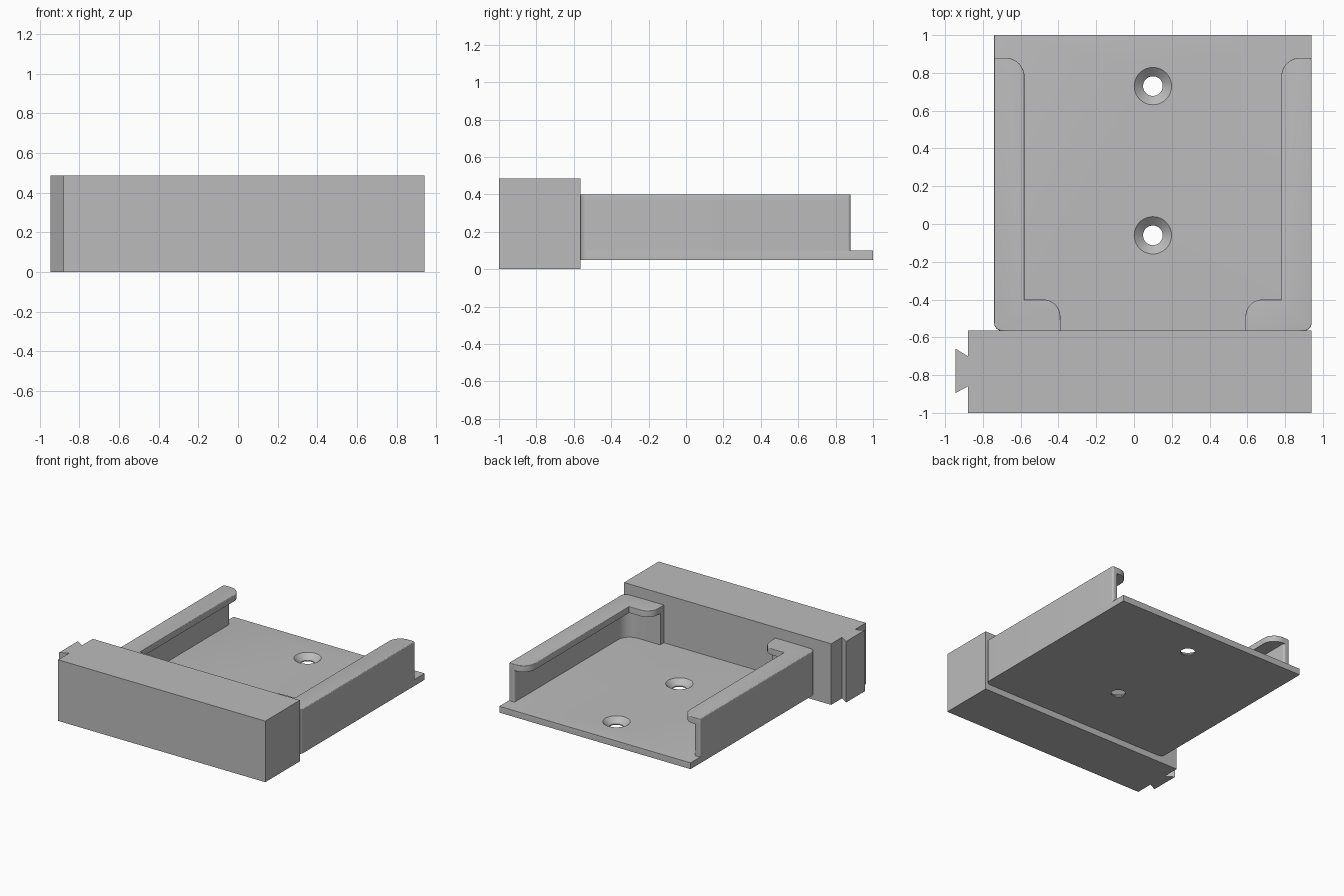
import bpy, bmesh, math
from mathutils import Vector

cube = bpy.data.objects.get("Cube")
if cube:
    bpy.data.objects.remove(cube, do_unlink=True)

grey = bpy.data.materials.new("plain grey")
grey.use_nodes = True
grey.diffuse_color = (0.5, 0.5, 0.5, 1)
grey.node_tree.nodes["Principled BSDF"].inputs["Base Color"].default_value = (0.5, 0.5, 0.5, 1)

MID = 0.10        # x centre of the tray
HALF = 0.84       # half width of the tray
FRONT = -0.565    # where the tray meets the block
parts = []


def rounded(corners, steps=8):
    """Turn (x, y, radius) corners into an outline with arcs."""
    out = []
    n = len(corners)
    for i, (x, y, r) in enumerate(corners):
        p = Vector((x, y))
        if r == 0:
            out.append(p)
            continue
        a = (Vector(corners[i - 1][:2]) - p).normalized()
        b = (Vector(corners[(i + 1) % n][:2]) - p).normalized()
        half = a.angle(b) / 2
        reach = r / math.tan(half)
        centre = p + (a + b).normalized() * (r / math.sin(half))
        start, end = p + a * reach - centre, p + b * reach - centre
        for k in range(steps + 1):
            t = k / steps
            out.append(centre + (start * (1 - t) + end * t).normalized() * r)
    return out


def finish(name, bm):
    bmesh.ops.recalc_face_normals(bm, faces=bm.faces)
    mesh = bpy.data.meshes.new(name)
    bm.to_mesh(mesh)
    bm.free()
    mesh.materials.append(grey)
    ob = bpy.data.objects.new(name, mesh)
    bpy.context.collection.objects.link(ob)
    parts.append(ob)
    return ob


def slab(name, outline, z0, z1, bevel=0, keep=None):
    """Extrude an outline; round the top edges whose ends pass keep."""
    bm = bmesh.new()
    face = bm.faces.new([bm.verts.new((p[0], p[1], z0)) for p in outline])
    new = bmesh.ops.extrude_face_region(bm, geom=[face])["geom"]
    bmesh.ops.translate(bm, vec=(0, 0, z1 - z0),
                        verts=[v for v in new if isinstance(v, bmesh.types.BMVert)])
    bmesh.ops.recalc_face_normals(bm, faces=bm.faces)
    if bevel:
        edges = [e for e in bm.edges
                 if all(v.co.z > z1 - 1e-4 and keep(v.co) for v in e.verts)]
        bmesh.ops.bevel(bm, geom=edges, offset=bevel, offset_type='OFFSET', segments=5,
                        profile=0.5, affect='EDGES', clamp_overlap=True)
    return finish(name, bm)


# Front block with its dovetail rail
slab("front_block", [(-0.88, -1), (0.94, -1), (0.94, FRONT), (-0.88, FRONT),
                     (-0.88, -0.70), (-0.945, -0.66), (-0.945, -0.895), (-0.88, -0.86)],
     0, 0.485)

# Tray floor with rounded rear and side edges
floor = slab("tray_floor",
             rounded([(MID - HALF, 1, 0), (MID - HALF, FRONT, 0.04),
                      (MID + HALF, FRONT, 0.04), (MID + HALF, 1, 0)]),
             0.05, 0.10, 0.04, lambda c: c.y > FRONT + 0.035)

# Side walls that wrap the front corners, and the lips over them
for side, s in (("right", -1), ("left", 1)):
    def place(corners):
        return rounded([(MID + s * u, y, r) for u, y, r in corners])

    slab(side + "_wall",
         place([(HALF, 0.88, 0.015), (HALF, FRONT, 0.04), (0.49, FRONT, 0),
                (0.49, -0.52, 0), (0.79, -0.52, 0.10), (0.79, 0.88, 0.015)]),
         0.05, 0.37)
    slab(side + "_lip",
         place([(HALF, 0.88, 0.015), (HALF, FRONT, 0.04), (0.49, FRONT, 0),
                (0.49, -0.40, 0.09), (0.68, -0.40, 0), (0.68, 0.88, 0.10)]),
         0.35, 0.40, 0.014, lambda c: c.y > FRONT + 0.001 or abs(c.x - MID) > 0.7)

# Countersunk screw holes
for y in (0.73, -0.06):
    bm = bmesh.new()
    rings = []
    for r, z in ((0.052, 0), (0.052, 0.058), (0.10, 0.101), (0.10, 0.15)):
        rings.append([bm.verts.new((MID + r * math.cos(a), y + r * math.sin(a), z))
                      for a in (math.tau * k / 40 for k in range(40))])
    for low, high in zip(rings, rings[1:]):
        for k in range(40):
            j = (k + 1) % 40
            bm.faces.new((low[k], low[j], high[j], high[k]))
    bm.faces.new(rings[0])
    bm.faces.new(rings[-1])
    cutter = finish("screw_hole_cutter", bm)
    cutter.hide_render = True
    parts.remove(cutter)
    mod = floor.modifiers.new("screw_hole", 'BOOLEAN')
    mod.operation = 'DIFFERENCE'
    mod.solver = 'EXACT'
    mod.object = cutter
    bpy.context.view_layer.objects.active = floor
    bpy.ops.object.modifier_apply(modifier=mod.name)
    bpy.data.objects.remove(cutter, do_unlink=True)

# Smooth the curves, keep the corners sharp
bpy.ops.object.select_all(action='DESELECT')
for ob in parts:
    ob.select_set(True)
bpy.context.view_layer.objects.active = floor
bpy.ops.object.shade_smooth_by_angle(angle=math.radians(30))
